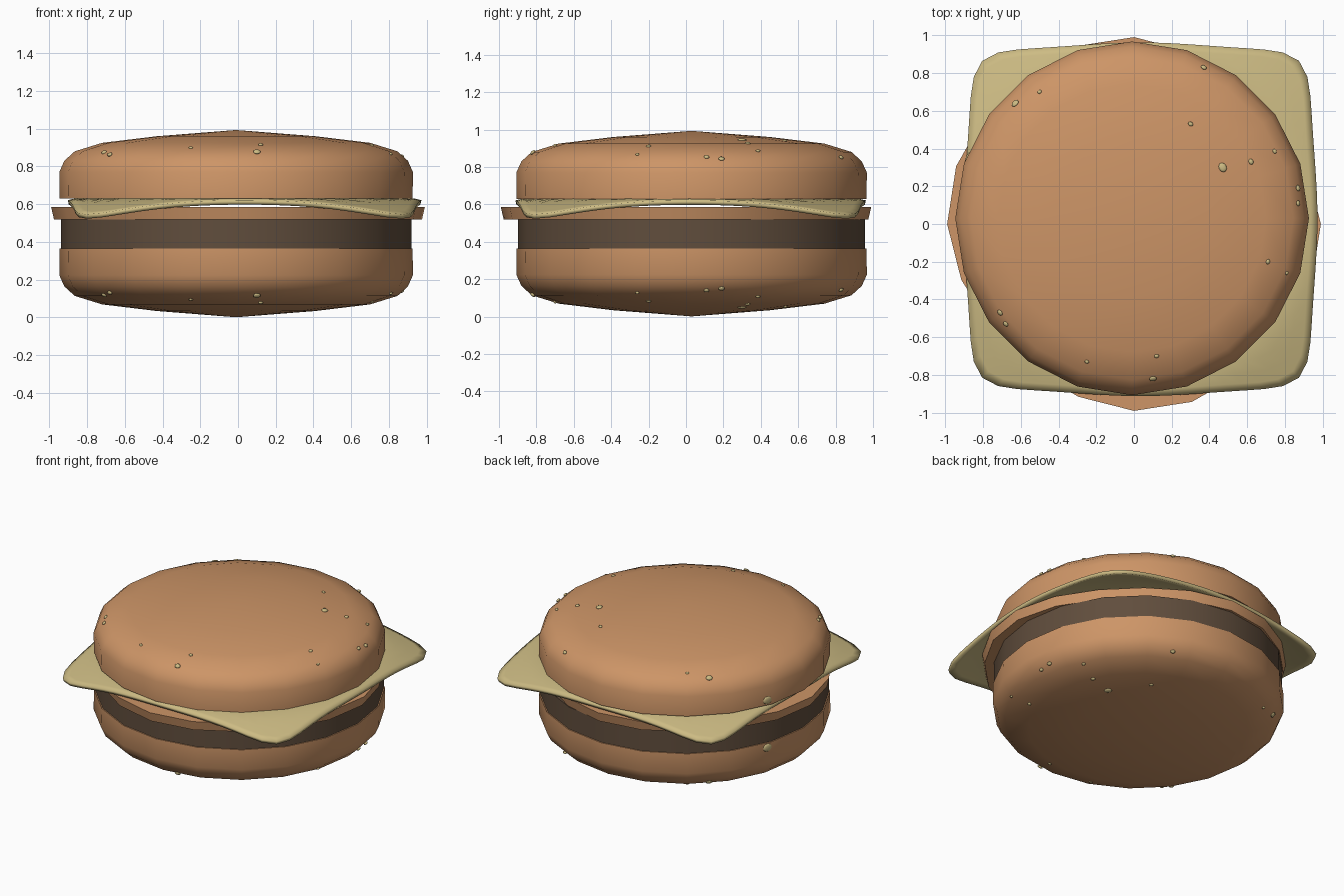
import bpy, bmesh, math
from mathutils import Matrix, Vector

if "Cube" in bpy.data.objects:
    bpy.data.objects.remove(bpy.data.objects["Cube"])

CX, CY = -0.01, 0.03      # stack axis of buns and patty
MID = 0.497               # mirror plane between the two buns


def material(name, rgb):
    m = bpy.data.materials.new(name)
    m.diffuse_color = (*rgb, 1)
    m.use_nodes = True
    m.node_tree.nodes["Principled BSDF"].inputs["Base Color"].default_value = m.diffuse_color
    return m


BUN = material("toasted brown", (0.61, 0.30, 0.135))
MEAT = material("dark brown", (0.118, 0.075, 0.046))
CHEESE = material("pale yellow", (0.61, 0.50, 0.23))


def finish(bm, name, mat, angle=45):
    bmesh.ops.recalc_face_normals(bm, faces=bm.faces)
    me = bpy.data.meshes.new(name)
    bm.to_mesh(me)
    bm.free()
    me.materials.append(mat)
    ob = bpy.data.objects.new(name, me)
    bpy.context.collection.objects.link(ob)
    bpy.ops.object.select_all(action='DESELECT')
    ob.select_set(True)
    bpy.context.view_layer.objects.active = ob
    bpy.ops.object.shade_smooth_by_angle(angle=math.radians(angle))
    return ob


def lathe(name, profile, mat, centre=(CX, CY), sides=20, shape=lambda a: 1.0):
    """Spin (radius, z) points round the vertical; radius 0 gives a pole."""
    bm = bmesh.new()
    rings = []
    for r, z in profile:
        if r == 0:
            rings.append([bm.verts.new((*centre, z))] * sides)
            continue
        ring = []
        for i in range(sides):
            a = 2 * math.pi * i / sides
            k = r * shape(a)
            ring.append(bm.verts.new((centre[0] + k * math.cos(a), centre[1] + k * math.sin(a), z)))
        rings.append(ring)
    for lo, hi in zip(rings, rings[1:]):
        for i in range(sides):
            j = (i + 1) % sides
            bm.faces.new(list(dict.fromkeys((lo[i], lo[j], hi[j], hi[i]))))
    return finish(bm, name, mat)


# Buns: the lower one is the upper one mirrored
DOME = [(0.935, 0.63), (0.937, 0.77), (0.91, 0.83), (0.855, 0.88),
        (0.71, 0.925), (0.42, 0.96), (0, 0.993)]
top_profile = [(0, 0.63)] + DOME
lathe("top_bun", top_profile, BUN)
lathe("bottom_bun", [(r, 2 * MID - z) for r, z in top_profile], BUN)

# Patty
lathe("patty", [(0, 0.36), (0.928, 0.36), (0.928, 0.52), (0, 0.52)], MEAT)

# Irregular slice between patty and cheese
lathe("tomato_slice", [(0, 0.52), (0.975, 0.52), (0.99, 0.585), (0, 0.585)], BUN, (0, 0),
      shape=lambda a: 0.98 + 0.02 * math.cos(4 * a) - 0.025 * math.sin(2 * a))


# Cheese: rounded square sheet whose corners droop
def cheese_slice():
    bm = bmesh.new()
    n, steps = 80, [0.45, 0.75, 0.83, 0.9, 0.96, 1.0]
    centre = bm.verts.new((0.035, 0.025, 0.63))
    prev = None
    for s in steps:
        ring = []
        for i in range(n):
            a = 2 * math.pi * i / n
            c, d = math.cos(a), math.sin(a)
            r = 0.937 * (abs(c) ** 10 + abs(d) ** 10) ** -0.1
            r *= s * (1 - 0.04 * math.sin(2 * a) ** 2)
            drop = 0.098 * (max(0, r - 0.90) / 0.33) ** 1.1
            ring.append(bm.verts.new((0.035 + r * c, 0.025 + r * d, 0.63 - drop)))
        for i in range(n):
            j = (i + 1) % n
            if prev:
                bm.faces.new((prev[i], prev[j], ring[j], ring[i]))
            else:
                bm.faces.new((centre, ring[i], ring[j]))
        prev = ring
    ob = finish(bm, "cheese_slice", CHEESE, 60)
    mod = ob.modifiers.new("thickness", 'SOLIDIFY')
    mod.thickness = 0.024
    mod.offset = -1


cheese_slice()


# Seeds just breaking the surface of both buns: x, y, size
SEEDS = [(-0.63, 0.64, 0.022), (-0.5, 0.7, 0.012), (0.37, 0.83, 0.016),
         (0.3, 0.53, 0.014), (0.47, 0.3, 0.026), (0.62, 0.33, 0.016),
         (0.745, 0.385, 0.013), (0.87, 0.19, 0.017), (0.87, 0.11, 0.015),
         (0.71, -0.2, 0.014), (0.81, -0.26, 0.010), (-0.71, -0.47, 0.017),
         (-0.68, -0.53, 0.016), (-0.25, -0.73, 0.012), (0.12, -0.70, 0.013),
         (0.10, -0.82, 0.020)]


def surface(x, y):
    """Height and outward normal of the top bun under (x, y)."""
    dx, dy = x - CX, y - CY
    r = math.hypot(dx, dy)
    for (r0, z0), (r1, z1) in zip(DOME[1:], DOME[2:]):
        if r1 <= r <= r0:
            z = z0 + (z1 - z0) * (r0 - r) / (r0 - r1)
            nr, nz = z1 - z0, r0 - r1
            return z, Vector((dx / r * nr, dy / r * nr, nz)).normalized()
    return 0.77, Vector((dx, dy, 0)).normalized()


spots = []
for x, y, size in SEEDS:
    z, nor = surface(x, y)
    spots.append((Vector((x, y, z)), nor, size))
# one seed low on the back left wall
a = math.radians(160)
spots.append((Vector((CX + 0.93 * math.cos(a), CY + 0.93 * math.sin(a), 0.665)),
              Vector((math.cos(a), math.sin(a), 0)), 0.035))

for name, flip in (("top_seeds", False), ("bottom_seeds", True)):
    bm = bmesh.new()
    for p, nor, size in spots:
        p, nor = p.copy(), nor.copy()
        if flip:
            p.z, nor.z = 2 * MID - p.z, -nor.z
        m = (Matrix.Translation(p) @ nor.to_track_quat('Z', 'Y').to_matrix().to_4x4()
             @ Matrix.Diagonal((size, size * 0.8, 0.008, 1)))
        bmesh.ops.create_icosphere(bm, subdivisions=2, radius=1, matrix=m)
    finish(bm, name, CHEESE, 60)
